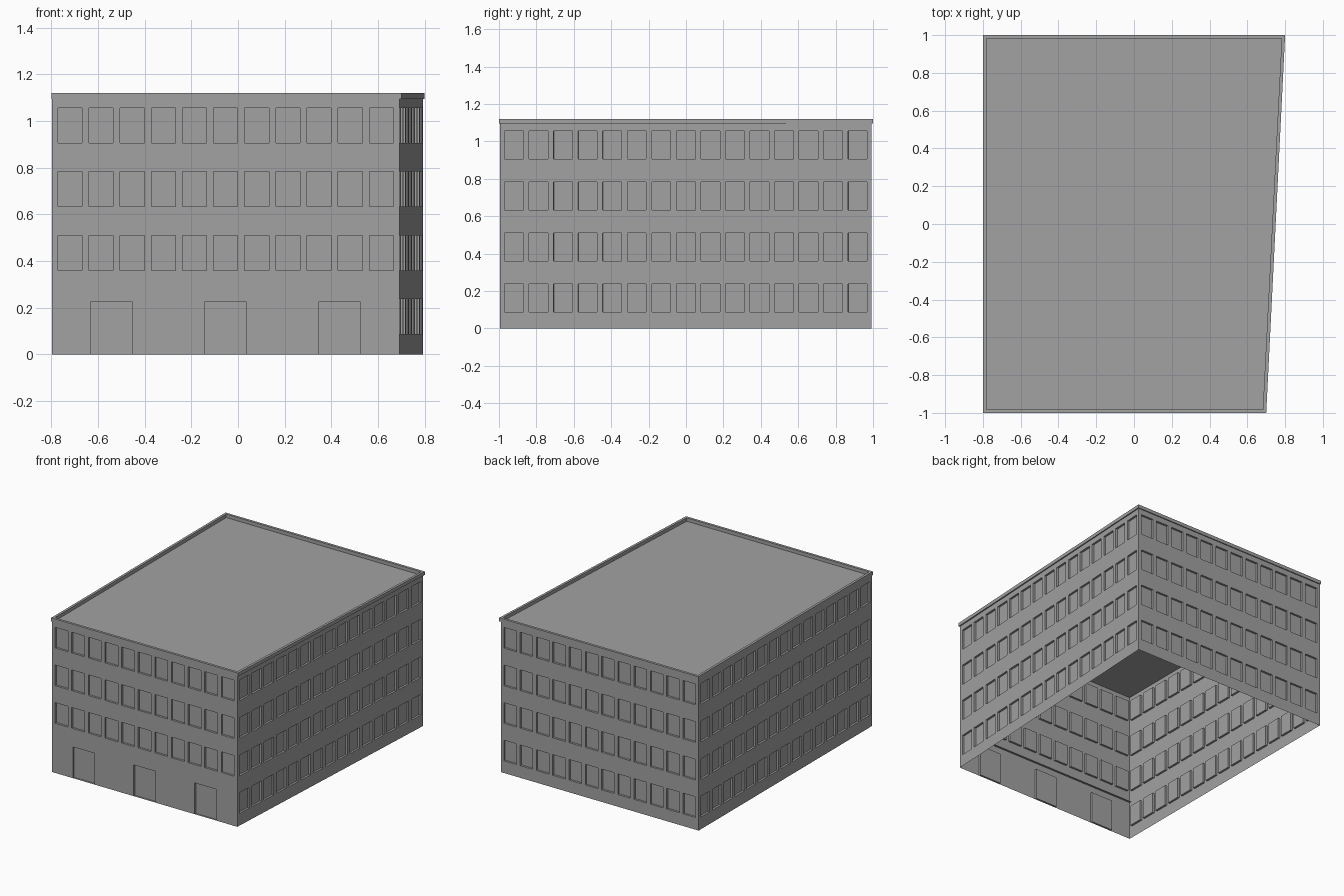
import bpy, bmesh
from mathutils import Vector

if "Cube" in bpy.data.objects:
    bpy.data.objects.remove(bpy.data.objects["Cube"], do_unlink=True)

grey = bpy.data.materials.new("wall_grey")
grey.use_nodes = True
grey.diffuse_color = (0.36, 0.36, 0.36, 1)
grey.node_tree.nodes["Principled BSDF"].inputs["Base Color"].default_value = grey.diffuse_color

RECESS = 0.015
EAVES, TOP = 1.095, 1.12
FLOORS = [0.088, 0.36, 0.633, 0.906]
WINDOW_HEIGHT = 0.15


def finish(name, bm):
    mesh = bpy.data.meshes.new(name)
    bm.to_mesh(mesh)
    bm.free()
    mesh.materials.append(grey)
    obj = bpy.data.objects.new(name, mesh)
    bpy.context.collection.objects.link(obj)
    return obj


def spans(length, count, margin, gap):
    """Edges of evenly spaced openings along a wall."""
    width = (length - 2 * margin - (count - 1) * gap) / count
    edges = [0]
    for i in range(count):
        start = margin + i * (width + gap)
        edges += [start, start + width]
    return edges + [length]


def wall_band(bm, a, b, us, zs):
    """Grid of faces from a to b; cells odd in both directions are set back."""
    along = (b - a).normalized()
    outward = along.cross(Vector((0, 0, 1)))
    grid = [[bm.verts.new(a + along * u + Vector((0, 0, z))) for u in us] for z in zs]
    openings = []
    for r in range(len(zs) - 1):
        for c in range(len(us) - 1):
            face = bm.faces.new((grid[r][c], grid[r][c + 1], grid[r + 1][c + 1], grid[r + 1][c]))
            if r % 2 and c % 2:
                openings.append(face)
    panes = bmesh.ops.extrude_discrete_faces(bm, faces=openings)["faces"]
    verts = list({v for f in panes for v in f.verts})
    bmesh.ops.translate(bm, verts=verts, vec=outward * -RECESS)


def floor_lines(floors, bottom, top):
    return [bottom] + [z for f in floors for z in (f, f + WINDOW_HEIGHT)] + [top]


# Walls with recessed windows
corners = [Vector(p) for p in ((-0.797, -0.995, 0), (0.691, -0.995, 0),
                               (0.792, 0.993, 0), (-0.797, 0.993, 0))]
names = ["front_wall", "right_wall", "back_wall", "left_wall"]
counts = [11, 15, 12, 15]
for i, name in enumerate(names):
    a, b = corners[i], corners[(i + 1) % 4]
    length = (b - a).length
    us = spans(length, counts[i], 0.025, 0.03)
    bm = bmesh.new()
    if name == "front_wall":
        wall_band(bm, a, b, us, floor_lines(FLOORS[1:], 0.28, EAVES))
    else:
        wall_band(bm, a, b, us, floor_lines(FLOORS, 0, EAVES))
    finish(name, bm)

# Front ground floor with three doorways that reach the ground
a, b = corners[0], corners[1]
bm = bmesh.new()
wall_band(bm, a, b, spans((b - a).length, 3, 0.168, 0.313), [0, 0, 0.227, 0.28])
bmesh.ops.dissolve_degenerate(bm, dist=1e-5, edges=bm.edges)
finish("front_ground_floor", bm)

# Narrow inner ledge above the doorways
bm = bmesh.new()
inward = Vector((0, RECESS, 0))
lift = Vector((0, 0, 0.28))
bm.faces.new([bm.verts.new(p + lift) for p in (a, a + inward, b + inward, b)])
finish("inner_ledge", bm)


# Parapet: closed ring with a slight overhang
def outline(bm, inset, z):
    pts = ((-0.8 + inset, -1 + inset), (0.7 - inset, -1 + inset),
           (0.8 - inset, 1 - inset), (-0.8 + inset, 1 - inset))
    return [bm.verts.new((x, y, z)) for x, y in pts]


bm = bmesh.new()
rings = [outline(bm, 0.018, EAVES), outline(bm, 0, EAVES),
         outline(bm, 0, TOP), outline(bm, 0.018, TOP)]
for r in range(4):
    low, high = rings[r], rings[(r + 1) % 4]
    for c in range(4):
        d = (c + 1) % 4
        bm.faces.new((low[c], low[d], high[d], high[c]))
finish("parapet", bm)

# Flat roof inside the parapet
bm = bmesh.new()
bm.faces.new(outline(bm, 0.018, EAVES))
finish("roof", bm)
